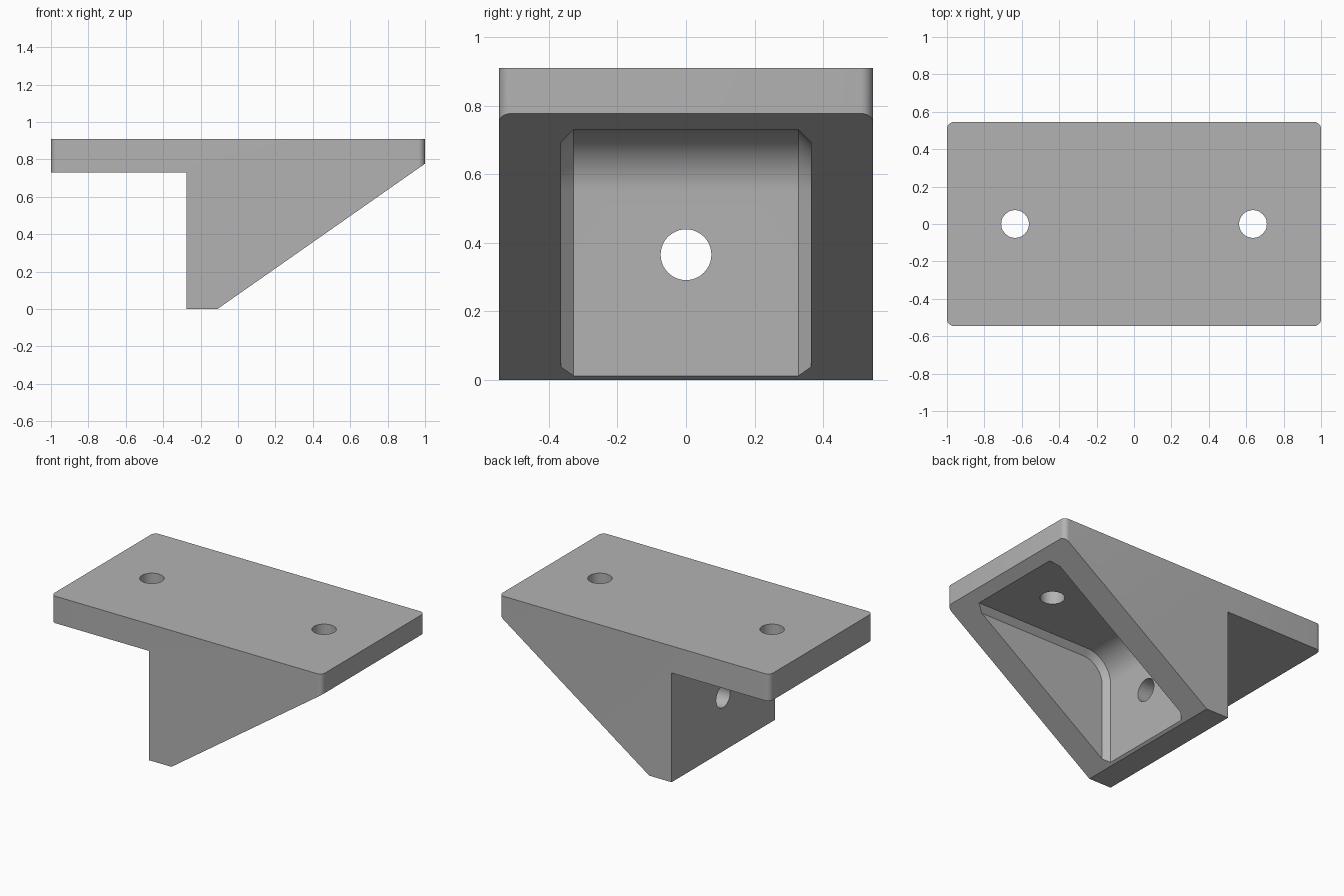
import bpy
import bmesh
from math import cos, sin, pi, radians
from mathutils import Matrix

if "Cube" in bpy.data.objects:
    bpy.data.objects.remove(bpy.data.objects["Cube"], do_unlink=True)

HALF_Y, TOP, WALL = 0.545, 0.91, 0.18
WALL_X = -0.275              # outer face of the upright wall
INNER_X = WALL_X + WALL + 0.002
CEILING = TOP - WALL
CHAMFER = 0.036
HOLE_R = 0.074

grey = bpy.data.materials.new("light_grey")
grey.use_nodes = True
grey.diffuse_color = (0.45, 0.45, 0.45, 1)
grey.node_tree.nodes["Principled BSDF"].inputs["Base Color"].default_value = grey.diffuse_color


def finish(name, bm):
    bmesh.ops.recalc_face_normals(bm, faces=bm.faces)
    mesh = bpy.data.meshes.new(name)
    bm.to_mesh(mesh)
    bm.free()
    mesh.materials.append(grey)
    obj = bpy.data.objects.new(name, mesh)
    bpy.context.collection.objects.link(obj)
    return obj


def loft(name, sections):
    """Skin matching closed rings of points and cap both ends."""
    bm = bmesh.new()
    rings = [[bm.verts.new(p) for p in ring] for ring in sections]
    for a, b in zip(rings, rings[1:]):
        for i in range(len(a)):
            j = (i + 1) % len(a)
            bm.faces.new((a[i], a[j], b[j], b[i]))
    bm.faces.new(rings[0])
    bm.faces.new(rings[-1])
    return finish(name, bm)


def cylinder(name, matrix):
    bm = bmesh.new()
    bmesh.ops.create_cone(bm, cap_ends=True, segments=48, radius1=HOLE_R,
                          radius2=HOLE_R, depth=0.5, matrix=matrix)
    return finish(name, bm)


# Side profile of the bracket: top plate, upright wall and sloping gussets
profile = [(-1, TOP), (1, TOP), (1, 0.777), (-0.11, 0),
           (WALL_X, 0), (WALL_X, CEILING), (-1, CEILING)]
bracket = loft("bracket", [[(x, y, z) for x, z in profile] for y in (-HALF_Y, HALF_Y)])

# Plan outline with rounded corners
outline = []
for k, (sx, sy) in enumerate([(1, 1), (-1, 1), (-1, -1), (1, -1)]):
    for i in range(9):
        a = (k + i / 8) * pi / 2
        outline.append((sx * (1 - CHAMFER) + CHAMFER * cos(a),
                        sy * (HALF_Y - CHAMFER) + CHAMFER * sin(a)))
plan = loft("plan_outline", [[(x, y, z) for x, y in outline] for z in (-0.5, 1.5)])


# Pocket between the gussets, filleted inside and chamfered along the gussets
def pocket_ring(y, inset):
    ring = [(1.5, y, CEILING - inset)]
    for i in range(17):
        a = pi / 2 * (1 + i / 16)
        ring.append((INNER_X + WALL + (WALL - inset) * cos(a), y,
                     CEILING - WALL + (WALL - inset) * sin(a)))
    return ring + [(INNER_X + inset, y, -0.4), (1.5, y, -0.4)]


pocket_y = HALF_Y - WALL - 0.001
pocket = loft("pocket", [pocket_ring(-pocket_y, CHAMFER), pocket_ring(CHAMFER - pocket_y, 0),
                         pocket_ring(pocket_y - CHAMFER, 0), pocket_ring(pocket_y, CHAMFER)])

# Screw holes: two through the plate, one through the wall
holes = [cylinder("plate_hole", Matrix.Translation((x, 0, TOP))) for x in (-0.636, 0.636)]
holes.append(cylinder("wall_hole", Matrix.Translation((WALL_X + WALL / 2, 0, 0.365))
                      @ Matrix.Rotation(pi / 2, 4, 'Y')))

for cutter, operation in [(plan, 'INTERSECT'), (pocket, 'DIFFERENCE')] + [(h, 'DIFFERENCE') for h in holes]:
    mod = bracket.modifiers.new(cutter.name, 'BOOLEAN')
    mod.operation, mod.object, mod.solver = operation, cutter, 'EXACT'

# Apply the cuts, then drop the cutters
bpy.ops.object.select_all(action='DESELECT')
bracket.select_set(True)
bpy.context.view_layer.objects.active = bracket
for mod in list(bracket.modifiers):
    bpy.ops.object.modifier_apply(modifier=mod.name)
for cutter in [plan, pocket] + holes:
    bpy.data.objects.remove(cutter, do_unlink=True)
bpy.ops.object.shade_smooth_by_angle(angle=radians(30))
